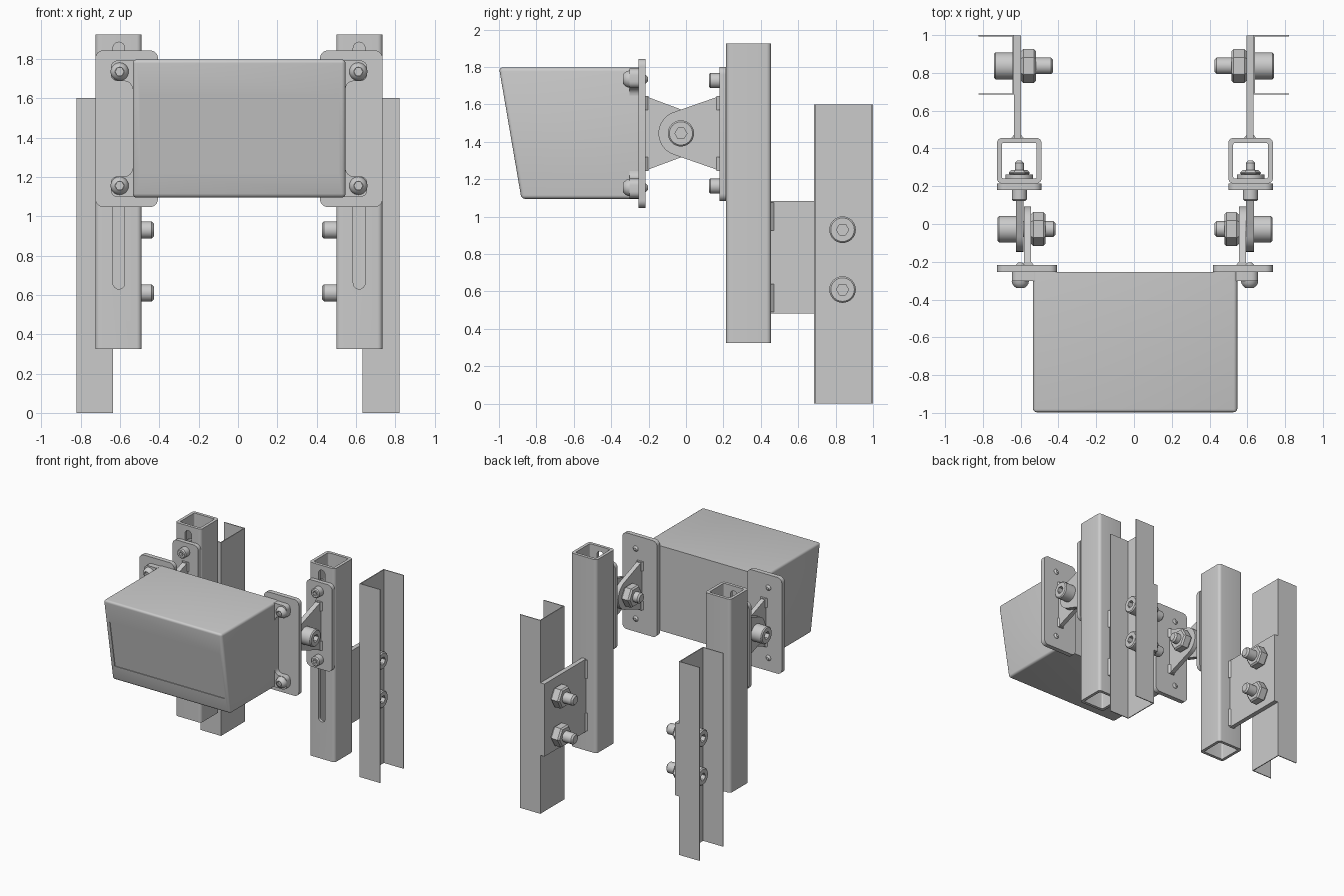
import bpy, bmesh
from math import sin, cos, pi, radians, acos, atan2, hypot
from mathutils import Matrix

if "Cube" in bpy.data.objects:
    bpy.data.objects.remove(bpy.data.objects["Cube"])

ZM = 1.445          # height of the tilt pivot
YP = -0.027         # depth of the tilt pivot


def place(axis, u, v, t):
    return {'x': (t, u, v), 'y': (u, t, v), 'z': (u, v, t)}[axis]


def finish(name, bm):
    bmesh.ops.recalc_face_normals(bm, faces=bm.faces)
    me = bpy.data.meshes.new(name)
    bm.to_mesh(me)
    bm.free()
    ob = bpy.data.objects.new(name, me)
    bpy.context.collection.objects.link(ob)
    return ob


def loft(name, loops):
    """Skin a list of equal point loops and cap both ends."""
    bm = bmesh.new()
    rings = [[bm.verts.new(p) for p in loop] for loop in loops]
    n = len(rings[0])
    for a, b in zip(rings, rings[1:]):
        for i in range(n):
            j = (i + 1) % n
            bm.faces.new((a[i], a[j], b[j], b[i]))
    bm.faces.new(rings[0])
    bm.faces.new(rings[-1])
    return finish(name, bm)


def prism(name, pts, axis, a, b):
    return loft(name, [[place(axis, u, v, t) for u, v in pts] for t in (a, b)])


def turned(name, profile, axis, cu, cv, sides=32):
    """Revolve (position, radius) pairs round a line parallel to axis."""
    ang = [2 * pi * i / sides for i in range(sides)]
    return loft(name, [[place(axis, cu + r * cos(k), cv + r * sin(k), t) for k in ang]
                       for t, r in profile])


def arc(cu, cv, r, a0, a1, n=6):
    return [(cu + r * cos(radians(a0 + (a1 - a0) * i / n)),
             cv + r * sin(radians(a0 + (a1 - a0) * i / n))) for i in range(n + 1)]


def rrect(u0, u1, v0, v1, r):
    return (arc(u1 - r, v1 - r, r, 0, 90) + arc(u0 + r, v1 - r, r, 90, 180)
            + arc(u0 + r, v0 + r, r, 180, 270) + arc(u1 - r, v0 + r, r, 270, 360))


def cut(ob, cutter):
    m = ob.modifiers.new("cut", 'BOOLEAN')
    m.operation, m.object, m.solver = 'DIFFERENCE', cutter, 'EXACT'
    dg = bpy.context.evaluated_depsgraph_get()
    me = bpy.data.meshes.new_from_object(ob.evaluated_get(dg))
    ob.modifiers.clear()
    ob.data = me
    bpy.data.objects.remove(cutter)
    return ob


def bolt(name, axis, u, v, t0, t1, t2, head, shaft, dome=False):
    """Socket screw: head from t0 to t1, shank on to t2."""
    top = [(t0, head * .5), (t0 + .01, head * .75), (t0 + .022, head * .93)] if dome \
        else [(t0, head - .008), (t0 + .008, head)]
    ob = turned(name, top + [(t1, head), (t1, shaft), (t2 - .012, shaft), (t2, shaft - .012)],
                axis, u, v)
    hexa = turned("socket_cutter", [(t0 - .02, head * .46), (t0 + (t1 - t0) * .55, head * .46)],
                  axis, u, v, 6)
    return cut(ob, hexa)


def nut(name, axis, u, v, t0, t1, r):
    c = .012
    return turned(name, [(t0, r - c), (t0 + c, r), (t1 - c, r), (t1, r - c)], axis, u, v, 6)


def fin(name, base, x0, x1):
    """Hinge ear: straight base tapering tangentially to a round end."""
    r, h, d = .12, .2, abs(base - YP)
    s = 1 if base > YP else -1
    k = (atan2(h, d) + acos(r / hypot(d, h))) * 180 / pi
    pts = [(d, -h), (d, h)] + arc(0, 0, r, k, 360 - k, 20)
    return prism(name, [(YP + s * y, ZM + z) for y, z in pts], 'x', x0, x1)


def weld(name, xc, half, y0, y1, z0, z1):
    pts = [(xc - half, y0), (xc + half, y0), (xc + half * .6, y1), (xc - half * .6, y1)]
    return prism(name, pts, 'z', z0, z1)


# Central housing with a sloping front and a shallow window
bm = bmesh.new()
side = [(-1, 1.797), (-.88, 1.095), (-.255, 1.095), (-.255, 1.797)]
ra, rb = ([bm.verts.new((x, y, z)) for y, z in side] for x in (-.535, .547))
bm.faces.new(ra)
bm.faces.new(rb)
for i in range(4):
    j = (i + 1) % 4
    bm.faces.new((ra[i], ra[j], rb[j], rb[i]))
edges = [e for e in bm.edges if not all(v.co.y > -.3 for v in e.verts)]
bmesh.ops.bevel(bm, geom=edges, offset=.02, segments=4, profile=.5, affect='EDGES')
housing = finish("housing", bm)


def slope(z):
    return -1 + (1.797 - z) / .702 * .12


cut(housing, prism("window_cutter", [(slope(1.22) - .05, 1.22), (slope(1.22) + .006, 1.22),
                                     (slope(1.61) + .006, 1.61), (slope(1.61) - .05, 1.61)],
                   'x', -.497, .513))

# Left side: hinge and upright, mirrored later about x = 0.005
near = []
add = near.append
add(prism("housing_plate", rrect(-.725, -.407, 1.047, 1.843, .04), 'y', -.255, -.217))
ear = ([(-.5, 1.792)] + arc(-.612, 1.757, .035, 90, 180) + arc(-.612, 1.722, .035, 180, 270)
       + arc(-.577, 1.647, .04, 90, 0) + [(-.5, 1.647)])
for tag, s in (("upper", 1), ("lower", -1)):
    add(prism(tag + "_housing_ear", [(x, ZM + s * (z - ZM)) for x, z in ear], 'y', -.302, -.255))
    add(bolt(tag + "_ear_screw", 'y', -.602, ZM + s * .29, -.338, -.302, -.204, .046, .023, True))
    zs = ZM + s * .282
    add(bolt(tag + "_bracket_screw", 'y', -.607, zs, .122, .18, .335, .04, .024))
    add(turned(tag + "_washer", [(.24, .073), (.262, .073)], 'y', -.607, zs))
    add(nut(tag + "_bracket_nut", 'y', -.607, zs, .255, .285, .055))
    za, zb = sorted((ZM + s * .125, ZM + s * .2))
    add(weld(tag + "_housing_weld", -.562, .03, -.217, -.2, za, zb))
    add(weld(tag + "_bracket_weld", -.606, .032, .18, .163, za, zb))
add(prism("bracket_plate", rrect(-.725, -.49, 1.083, 1.8, .04), 'y', .18, .215))
add(fin("bracket_fin", .182, -.625, -.584))
add(fin("housing_fin", -.22, -.582, -.545))
add(bolt("pivot_bolt", 'x', YP, ZM, -.722, -.625, -.415, .07, .042))
add(nut("pivot_nut", 'x', YP, ZM, -.545, -.468, .09))

# Slotted square tube
outer, inner = rrect(-.725, -.49, .215, .455, .025), rrect(-.7, -.515, .24, .43, .012)
loops = [[(x, y, z) for x, y in p] for p, z in
         ((outer, .325), (outer, 1.925), (inner, 1.925), (inner, .325), (outer, .325))]
bm = bmesh.new()
rings = [[bm.verts.new(p) for p in lp] for lp in loops[:4]]
for k in range(4):
    a, b = rings[k], rings[(k + 1) % 4]
    for i in range(len(a)):
        j = (i + 1) % len(a)
        bm.faces.new((a[i], a[j], b[j], b[i]))
tube = finish("upright_tube", bm)
slot = arc(-.606, 1.855, .03, 0, 180, 12) + arc(-.606, .66, .03, 180, 360, 12)
add(cut(tube, prism("slot_cutter", slot, 'y', .19, .26)))

# Left side: connecting plate and thin channel, mirrored about x = 0
far = []
add = far.append
add(prism("connecting_plate", [(.453, .483), (.998, .483), (.998, 1.083), (.453, 1.083)],
          'x', -.635, -.598))
T = .007
channel = [(-.822, 1), (-.635, 1), (-.635, .685), (-.822, .685), (-.822, .685 + T),
           (-.635 - T, .685 + T), (-.635 - T, 1 - T), (-.822, 1 - T)]
add(prism("rear_channel", channel, 'z', 0, 1.6))
for tag, z, z0 in (("upper", .93, .925), ("lower", .61, .49)):
    add(bolt(tag + "_channel_bolt", 'x', .837, z, -.742, -.642, -.428, .071, .044))
    add(nut(tag + "_channel_nut", 'x', .837, z, -.598, -.518, .09))
    add(weld(tag + "_tube_weld", -.617, .034, .453, .47, z0, z0 + .15))

# Mirror everything to the right side
for parts, c in ((near, .005), (far, -.001)):
    for ob in parts:
        me = ob.data.copy()
        me.transform(Matrix.Translation((2 * c, 0, 0)) @ Matrix.Scale(-1, 4, (1, 0, 0)))
        me.flip_normals()
        base = ob.name
        ob.name = "left_" + base
        bpy.context.collection.objects.link(bpy.data.objects.new("right_" + base, me))

# Smooth rounded surfaces, keep hard edges
for ob in bpy.context.collection.objects:
    ob.select_set(True)
bpy.context.view_layer.objects.active = housing
bpy.ops.object.shade_smooth_by_angle(angle=radians(30))
